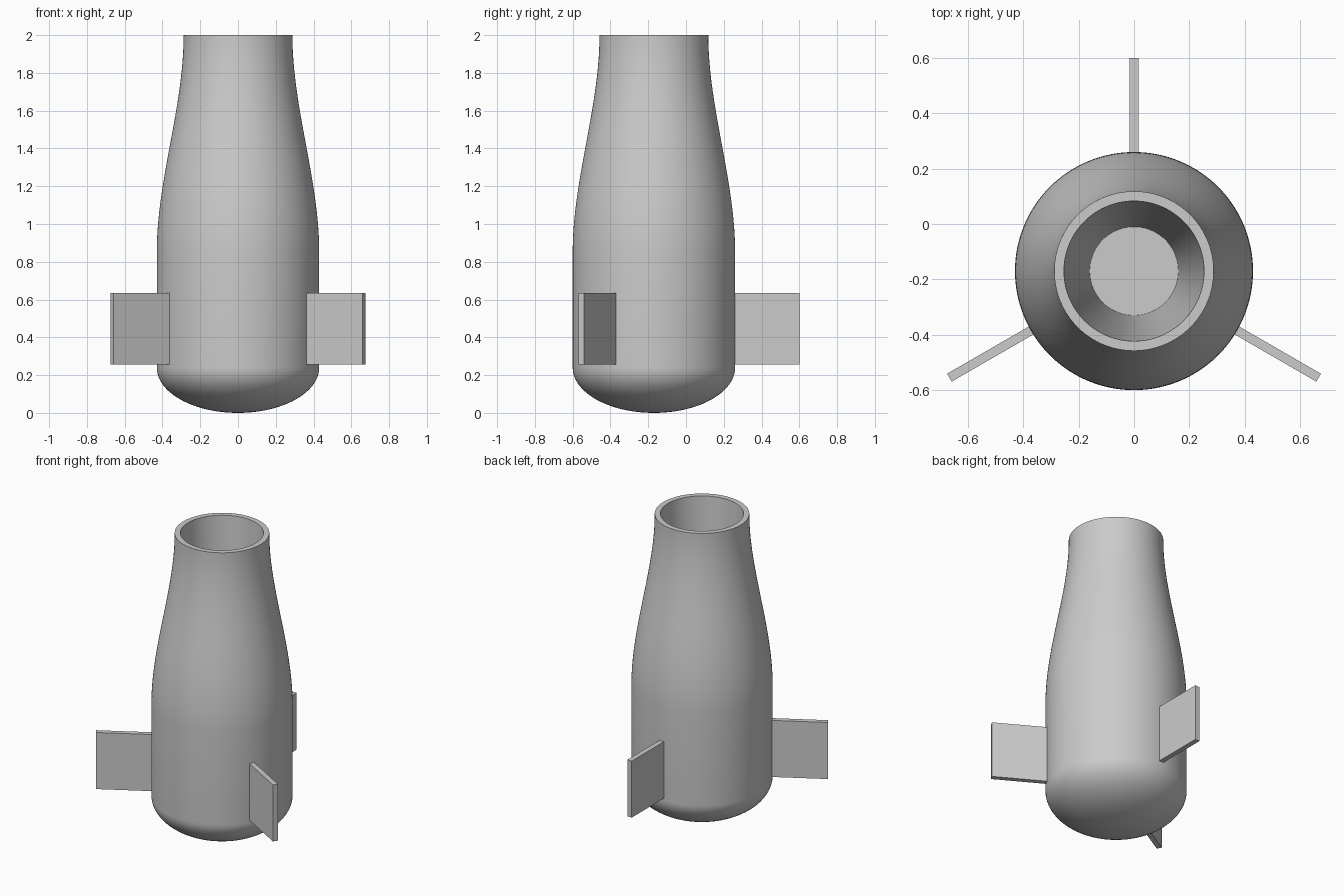
import bpy, bmesh, math
from mathutils import Matrix, Vector

cube = bpy.data.objects.get("Cube")
if cube:
    bpy.data.objects.remove(cube, do_unlink=True)

AXIS = Vector((0, -0.17, 0))
R_BODY, R_NECK, R_BORE, R_FLOOR = 0.43, 0.288, 0.253, 0.16
Z_DOME, Z_TAPER, Z_TOP, Z_FLOOR = 0.24, 0.85, 2.0, 0.25
SIDES = 128

grey = bpy.data.materials.new("plain grey")
grey.use_nodes = True
colour = (0.6, 0.6, 0.6, 1)
grey.diffuse_color = colour
grey.node_tree.nodes["Principled BSDF"].inputs["Base Color"].default_value = colour


def add_object(name, bm):
    mesh = bpy.data.meshes.new(name)
    bmesh.ops.recalc_face_normals(bm, faces=bm.faces)
    bm.to_mesh(mesh)
    bm.free()
    mesh.materials.append(grey)
    obj = bpy.data.objects.new(name, mesh)
    bpy.context.collection.objects.link(obj)
    return obj


# Hollow body: domed base, straight barrel, eased neck, tapered bore
profile = []
for i in range(25):
    a = math.pi / 2 * i / 24
    profile.append((R_BODY * math.sin(a), Z_DOME * (1 - math.cos(a))))
for i in range(33):
    t = i / 32
    ease = t * t * (3 - 2 * t)
    profile.append((R_BODY + (R_NECK - R_BODY) * ease, Z_TAPER + (Z_TOP - Z_TAPER) * t))
profile += [(R_BORE, Z_TOP), (R_FLOOR, Z_FLOOR), (0, Z_FLOOR)]

bm = bmesh.new()
verts = [bm.verts.new((r, 0, z)) for r, z in profile]
edges = [bm.edges.new(pair) for pair in zip(verts, verts[1:])]
bmesh.ops.spin(bm, geom=verts + edges, cent=(0, 0, 0), axis=(0, 0, 1),
               angle=math.tau, steps=SIDES)
bmesh.ops.remove_doubles(bm, verts=bm.verts, dist=0.0001)
bmesh.ops.translate(bm, verts=bm.verts, vec=AXIS)
body = add_object("hollow_body", bm)
bpy.context.view_layer.objects.active = body
body.select_set(True)
bpy.ops.object.shade_smooth_by_angle(angle=math.radians(35))
body.select_set(False)

# Three flat fins evenly spaced about the body
FIN_IN, FIN_OUT, FIN_THICK, FIN_LOW, FIN_HIGH = 0.39, 0.77, 0.033, 0.255, 0.635
for k, name in enumerate(("back_fin", "right_fin", "left_fin")):
    bm = bmesh.new()
    place = (Matrix.Translation(AXIS)
             @ Matrix.Rotation(k * math.tau / 3, 4, "Z")
             @ Matrix.Translation((0, (FIN_IN + FIN_OUT) / 2, (FIN_LOW + FIN_HIGH) / 2))
             @ Matrix.Diagonal((FIN_THICK, FIN_OUT - FIN_IN, FIN_HIGH - FIN_LOW, 1)))
    bmesh.ops.create_cube(bm, size=1, matrix=place)
    add_object(name, bm)
